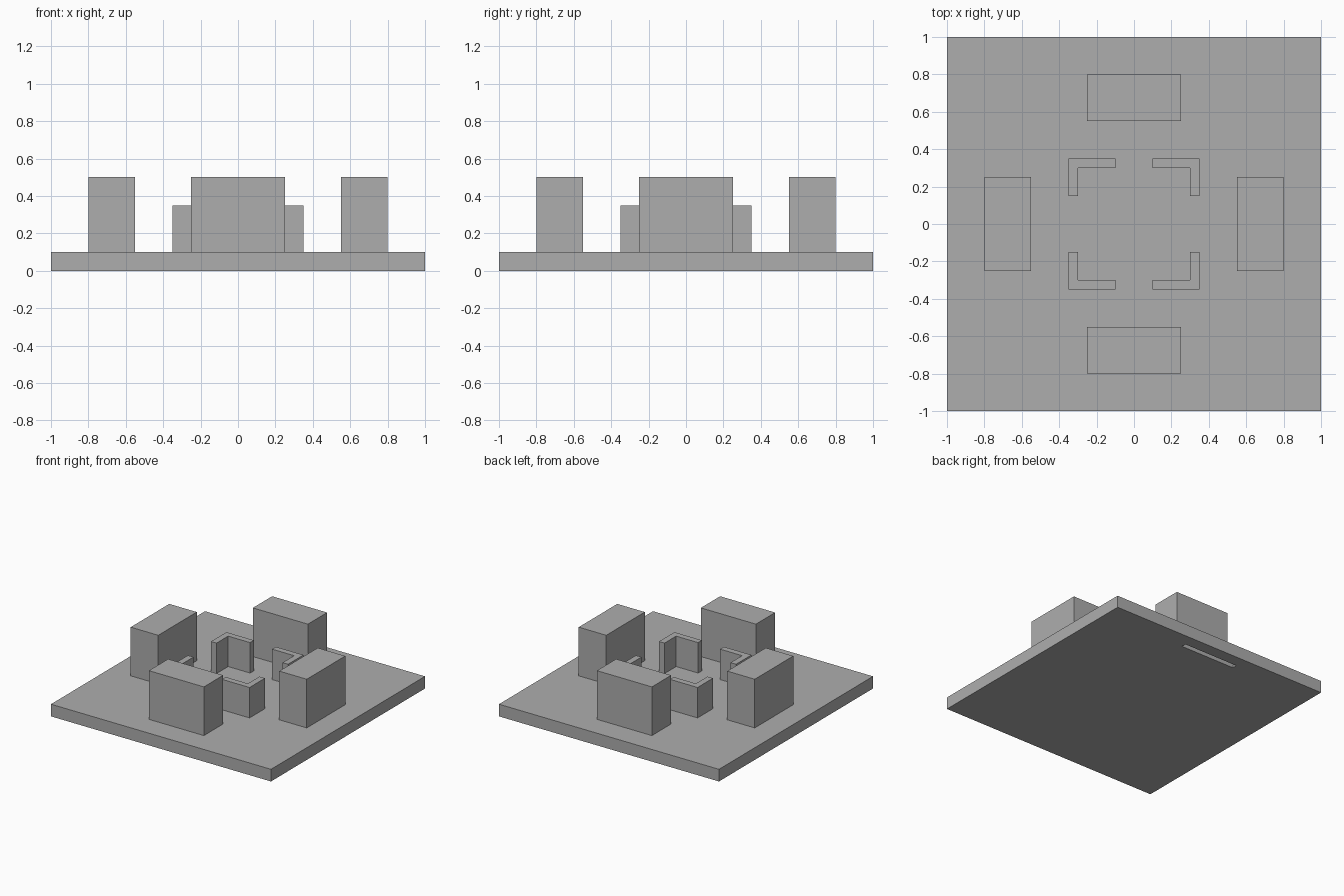
import bpy
import bmesh
from mathutils import Vector

default_cube = bpy.data.objects.get("Cube")
if default_cube:
    bpy.data.objects.remove(default_cube, do_unlink=True)

# One plain grey for everything
stone = bpy.data.materials.new("stone_grey")
stone.use_nodes = True
grey = (0.42, 0.42, 0.42, 1)
stone.diffuse_color = grey
stone.node_tree.nodes["Principled BSDF"].inputs["Base Color"].default_value = grey


def prism(name, outline, bottom, top):
    """Extrude a flat outline from bottom to top."""
    bm = bmesh.new()
    face = bm.faces.new([bm.verts.new((x, y, bottom)) for x, y in outline])
    raised = bmesh.ops.extrude_face_region(bm, geom=[face])["geom"]
    verts = [g for g in raised if isinstance(g, bmesh.types.BMVert)]
    bmesh.ops.translate(bm, verts=verts, vec=Vector((0, 0, top - bottom)))
    bmesh.ops.recalc_face_normals(bm, faces=bm.faces)
    mesh = bpy.data.meshes.new(name)
    bm.to_mesh(mesh)
    bm.free()
    mesh.materials.append(stone)
    obj = bpy.data.objects.new(name, mesh)
    bpy.context.collection.objects.link(obj)
    return obj


def box(name, x0, x1, y0, y1, bottom, top):
    return prism(name, [(x0, y0), (x1, y0), (x1, y1), (x0, y1)], bottom, top)


BASE_TOP = 0.1

# Square base with a shallow slot in the underside near the back edge
base = box("base_slab", -1, 1, -1, 1, 0, BASE_TOP)
cutter = box("slot_cutter", -0.25, 0.25, 0.86, 0.9, -0.05, 0.05)
cutter.hide_render = True
cut = base.modifiers.new("underside_slot", "BOOLEAN")
cut.operation = "DIFFERENCE"
cut.solver = "EXACT"
cut.object = cutter
bpy.context.view_layer.objects.active = base
bpy.ops.object.modifier_apply(modifier=cut.name)
bpy.data.objects.remove(cutter, do_unlink=True)

# Four large blocks, one facing each side
for side, sign in (("back", 1), ("front", -1)):
    y0, y1 = sorted((0.55 * sign, 0.8 * sign))
    box(side + "_block", -0.25, 0.25, y0, y1, BASE_TOP, 0.5)
for side, sign in (("left", 1), ("right", -1)):
    x0, x1 = sorted((0.55 * sign, 0.8 * sign))
    box(side + "_block", x0, x1, -0.25, 0.25, BASE_TOP, 0.5)

# Four L-shaped corner walls around the central court
corner = [(0.1, 0.35), (0.1, 0.3), (0.3, 0.3), (0.3, 0.15), (0.35, 0.15), (0.35, 0.35)]
for end, sy in (("back", 1), ("front", -1)):
    for side, sx in (("left", 1), ("right", -1)):
        prism(f"{end}_{side}_corner_wall", [(x * sx, y * sy) for x, y in corner], BASE_TOP, 0.35)
